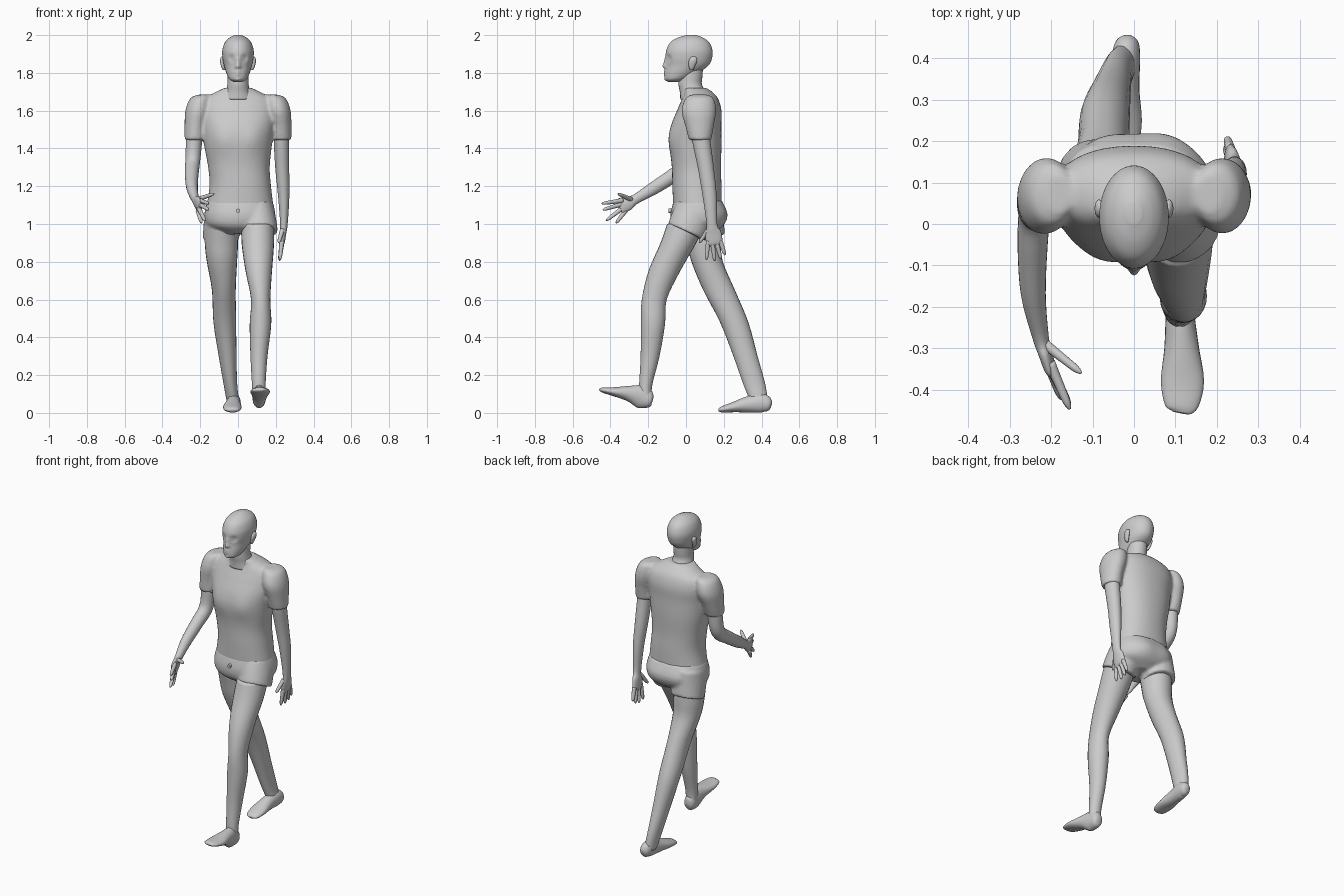
import bpy, bmesh, math
from mathutils import Vector


def spline(rings, steps):
    """Catmull-Rom interpolation of (x, y, z, half width, half depth) rings."""
    out, n = [], len(rings)
    for i in range(n - 1):
        p0, p1, p2, p3 = (rings[min(max(i + k, 0), n - 1)] for k in (-1, 0, 1, 2))
        for s in range(steps):
            t = s / steps
            out.append([0.5 * (2 * b + (c - a) * t + (2 * a - 5 * b + 4 * c - d) * t * t
                               + (3 * b - a - 3 * c + d) * t ** 3)
                        for a, b, c, d in zip(p0, p1, p2, p3)])
    return out + [list(rings[-1])]


def loft(bm, rings, follow=False, n=24, steps=4, power=1.0):
    """Closed elliptical tube; rings lie level, or square to the path if follow."""
    rs = spline(rings, steps)
    loops = []
    for i, r in enumerate(rs):
        t = Vector((0, 0, 1))
        if follow:
            t = (Vector(rs[min(i + 1, len(rs) - 1)][:3]) - Vector(rs[max(i - 1, 0)][:3])).normalized()
        u = (Vector((1, 0, 0)) - t * t.x).normalized()
        v = t.cross(u)
        ring = []
        for k in range(n):
            c, s = math.cos(math.tau * k / n), math.sin(math.tau * k / n)
            c, s = (math.copysign(abs(q) ** power, q) for q in (c, s))
            ring.append(bm.verts.new(Vector(r[:3]) + u * c * max(r[3], .002) + v * s * max(r[4], .002)))
        loops.append(ring)
    for a, b in zip(loops, loops[1:]):
        for k in range(n):
            bm.faces.new((a[k], a[(k + 1) % n], b[(k + 1) % n], b[k]))
    bm.faces.new(loops[0])
    bm.faces.new(loops[-1])


def bump(bm, centre, radius, push):
    """Push the surface around a point with a soft falloff."""
    for v in bm.verts:
        d = (v.co - Vector(centre)).length / radius
        v.co += Vector(push) * math.exp(-d * d)


def finish(name, bm, voxel=0, smooth=0):
    bmesh.ops.recalc_face_normals(bm, faces=bm.faces)
    me = bpy.data.meshes.new(name)
    bm.to_mesh(me)
    bm.free()
    ob = bpy.data.objects.new(name, me)
    bpy.context.collection.objects.link(ob)
    for p in me.polygons:
        p.use_smooth = True
    if voxel:
        m = ob.modifiers.new("fuse", 'REMESH')
        m.mode, m.voxel_size, m.use_smooth_shade = 'VOXEL', voxel, True
        m = ob.modifiers.new("relax", 'SMOOTH')
        m.factor, m.iterations = 0.5, smooth
    return ob


# head with face relief
bm = bmesh.new()
loft(bm, [(0, -.065, 1.753, .025, .03), (0, -.05, 1.768, .047, .06), (0, -.022, 1.80, .062, .088),
          (0, .008, 1.84, .074, .112), (0, .015, 1.88, .082, .123), (0, .018, 1.92, .083, .122),
          (0, .02, 1.96, .070, .104), (0, .023, 1.985, .047, .07), (0, .028, 2.0, .018, .026)],
     n=64, steps=7)
for s in (-1, 1):
    bump(bm, (s * .034, -.095, 1.877), .017, (0, .013, 0))      # eye sockets
    bump(bm, (s * .034, -.090, 1.876), .008, (0, -.007, 0))     # eyes
    bump(bm, (s * .012, -.108, 1.832), .009, (0, -.007, 0))     # nostrils
for z, d in ((1.87, .007), (1.85, .013), (1.835, .016)):
    bump(bm, (0, -.108, z), .012, (0, -d, 0))                   # nose
for z, d in ((1.807, -.008), (1.80, .006), (1.793, -.008), (1.763, -.006)):
    bump(bm, (0, -.108, z), .012, (0, d, 0))                    # lips and chin
finish("head", bm)

# ears
for s in (-1, 1):
    bm = bmesh.new()
    loft(bm, [(s * .074, .03, 1.815, .006, .008), (s * .079, .03, 1.83, .009, .015),
              (s * .084, .036, 1.86, .011, .022), (s * .084, .04, 1.878, .009, .018),
              (s * .082, .04, 1.886, .004, .008)], n=16)
    finish("ear", bm)

# neck
bm = bmesh.new()
loft(bm, [(0, .045, 1.66, .085, .075), (0, .035, 1.70, .066, .068), (0, .022, 1.74, .056, .062),
          (0, .025, 1.78, .055, .062), (0, .03, 1.83, .055, .06)])
finish("neck", bm)

# shirt: trunk and two sleeves fused
bm = bmesh.new()
loft(bm, [(.01, .06, 1.09, .178, .128), (.012, .058, 1.2, .163, .13), (.005, .055, 1.3, .163, .13),
          (0, .052, 1.42, .18, .136), (0, .055, 1.52, .192, .132), (0, .07, 1.6, .197, .118),
          (0, .075, 1.66, .18, .097), (0, .066, 1.695, .125, .078), (0, .045, 1.72, .072, .064)],
     n=48, steps=6, power=.9)
for s in (-1, 1):
    bump(bm, (s * .08, -.08, 1.45), .07, (0, -.014, 0))
for s, y in ((-1, .042), (1, .075)):
    loft(bm, [(s * .18, .072, 1.685, .03, .045), (s * .198, .072, 1.665, .055, .075),
              (s * .213, .068, 1.6, .066, .092), (s * .226, .055 + (y - .042) * .5, 1.52, .057, .076),
              (s * .229, y, 1.445, .054, .06)], steps=6)
finish("shirt", bm, .009, 6)

# shorts: seat and two short legs fused
bm = bmesh.new()
loft(bm, [(.01, .06, 1.125, .172, .125), (.01, .063, 1.05, .188, .145), (.01, .06, .99, .17, .13),
          (.005, .06, .95, .08, .08)], n=48, steps=6, power=.9)
for s in (-1, 1):
    bump(bm, (s * .085, .2, 1.05), .08, (0, .016, 0))
loft(bm, [(.1, .05, 1.07, .09, .11), (.108, .025, 1.01, .096, .11), (.113, 0, .955, .098, .106)], True)
loft(bm, [(-.085, .075, 1.07, .09, .12), (-.088, .095, .99, .095, .108), (-.09, .115, .92, .097, .096)], True)
finish("shorts", bm, .009, 4)

# waist button
bpy.ops.mesh.primitive_cylinder_add(vertices=16, radius=.011, depth=.02,
                                    location=(0, -.083, 1.07), rotation=(math.pi / 2, 0, 0))
bpy.context.object.name = "button"

# legs: left strides forward, right trails behind
legs = {
    "front_leg": [(.105, 0, 1.0, .085, .1), (.105, -.04, .9, .086, .095), (.11, -.115, .75, .07, .084),
                  (.12, -.168, .6, .051, .066), (.119, -.175, .47, .057, .064), (.111, -.19, .3, .045, .05),
                  (.11, -.213, .15, .036, .035), (.112, -.215, .07, .034, .033)],
    "back_leg": [(-.09, .08, 1.0, .085, .1), (-.088, .095, .9, .088, .09), (-.085, .112, .8, .08, .083),
                 (-.075, .175, .65, .063, .084), (-.07, .255, .48, .06, .075), (-.055, .315, .3, .047, .064),
                 (-.04, .362, .15, .036, .058), (-.025, .39, .05, .033, .045)],
}
for name, rings in legs.items():
    bm = bmesh.new()
    loft(bm, rings)
    finish(name, bm)

# feet, heel to toe
feet = {
    "front_foot": [(.112, -.178, .06, .018, .022), (.112, -.192, .065, .032, .042),
                   (.112, -.235, .085, .036, .062), (.115, -.30, .102, .042, .042),
                   (.117, -.38, .112, .052, .024), (.115, -.44, .121, .04, .014), (.113, -.456, .124, .02, .006)],
    "back_foot": [(-.015, .451, .038, .014, .018), (-.016, .438, .042, .028, .036),
                  (-.02, .40, .052, .035, .05), (-.026, .33, .045, .039, .043),
                  (-.03, .25, .03, .049, .027), (-.03, .19, .018, .04, .016), (-.03, .172, .014, .02, .007)],
}
for name, rings in feet.items():
    bm = bmesh.new()
    loft(bm, rings, True)
    finish(name, bm)

# arms with palms, then fingers (base and tip) and a thumb
arms = {
    "front_arm": ([(-.225, .05, 1.58, .045, .05), (-.232, .045, 1.45, .043, .046), (-.24, .025, 1.33, .039, .042),
                   (-.245, -.06, 1.262, .036, .038), (-.243, -.17, 1.19, .03, .034), (-.226, -.27, 1.13, .02, .026),
                   (-.216, -.305, 1.112, .017, .038), (-.204, -.345, 1.095, .014, .041), (-.2, -.356, 1.09, .006, .03)],
                  [((-.203, -.335, 1.125), (-.155, -.447, 1.108)), ((-.205, -.34, 1.105), (-.155, -.44, 1.075)),
                   ((-.208, -.335, 1.085), (-.175, -.423, 1.018)), ((-.212, -.32, 1.07), (-.193, -.37, 1.005)),
                   ((-.215, -.29, 1.13), (-.127, -.36, 1.16))]),
    "back_arm": ([(.23, .07, 1.58, .045, .05), (.23, .08, 1.45, .041, .048), (.234, .105, 1.3, .037, .042),
                  (.242, .125, 1.15, .03, .037), (.243, .137, 1.0, .02, .028), (.237, .145, .95, .018, .042),
                  (.232, .15, .9, .015, .043), (.23, .152, .885, .006, .03)],
                 [((.232, .118, .91), (.222, .108, .81)), ((.232, .14, .9), (.22, .152, .805)),
                  ((.232, .162, .9), (.222, .185, .815)), ((.232, .182, .91), (.225, .207, .835)),
                  ((.235, .118, .97), (.215, .07, .9))]),
}
for name, (rings, fingers) in arms.items():
    bm = bmesh.new()
    loft(bm, rings, True)
    finish(name, bm)
    bm = bmesh.new()
    for a, b in fingers:
        a, b = Vector(a), Vector(b)
        loft(bm, [(*a.lerp(b, f), r, r) for f, r in ((0, .013), (.5, .011), (.85, .009), (1, .003))], True, n=10)
    finish(name + "_fingers", bm)
